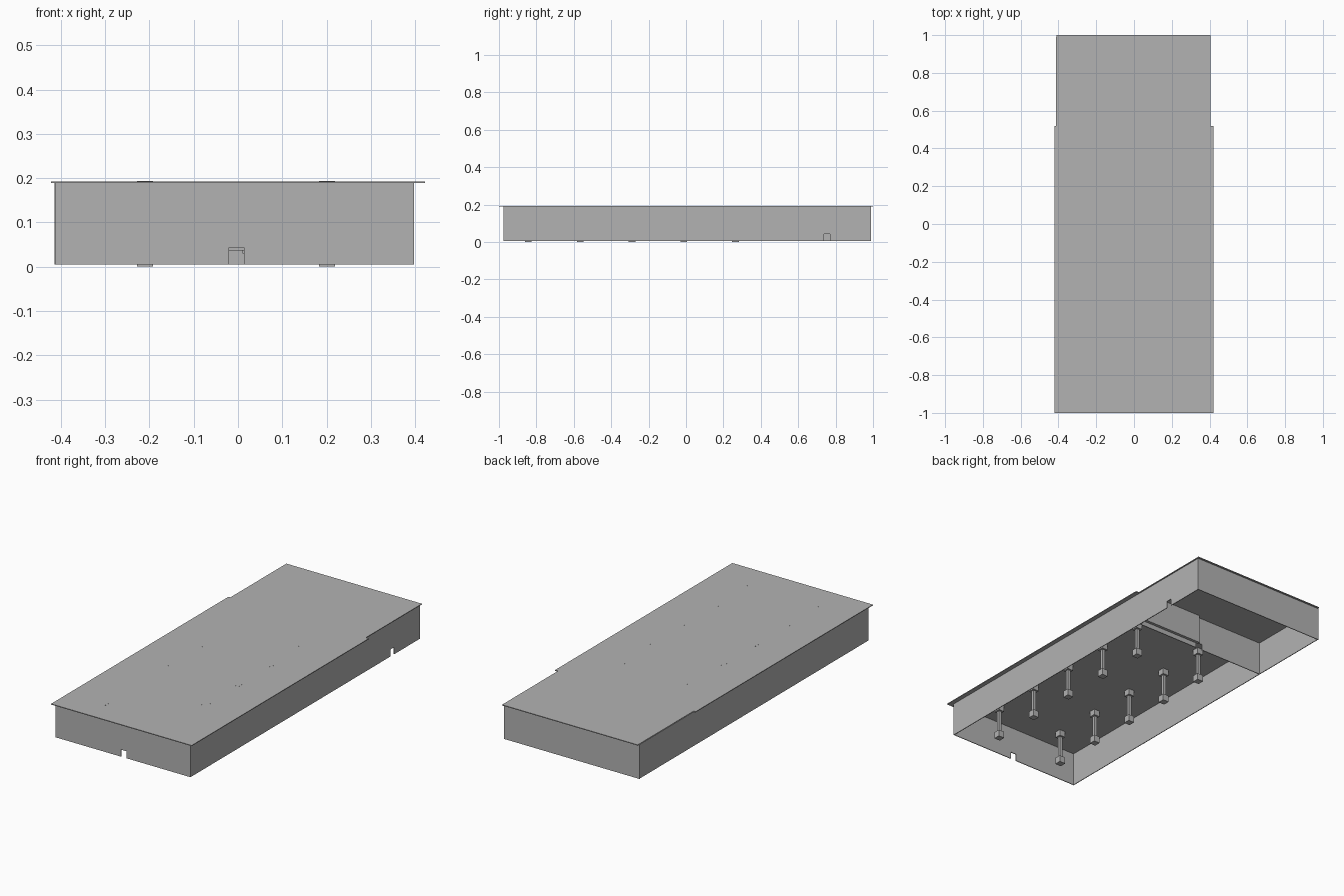
import bpy, bmesh

if "Cube" in bpy.data.objects:
    bpy.data.objects.remove(bpy.data.objects["Cube"])

grey = bpy.data.materials.new("plain grey")
grey.diffuse_color = (0.45, 0.45, 0.45, 1)
grey.use_nodes = True
grey.node_tree.nodes["Principled BSDF"].inputs["Base Color"].default_value = grey.diffuse_color


def make(name, bm):
    me = bpy.data.meshes.new(name)
    bmesh.ops.recalc_face_normals(bm, faces=bm.faces)
    bm.to_mesh(me)
    bm.free()
    me.materials.append(grey)
    ob = bpy.data.objects.new(name, me)
    bpy.context.collection.objects.link(ob)
    return ob


def add_box(bm, x, y, z):
    vs = bmesh.ops.create_cube(bm, size=1)["verts"]
    for v in vs:
        for i, (a, b) in enumerate((x, y, z)):
            v.co[i] = a if v.co[i] < 0 else b


def box(name, x, y, z):
    bm = bmesh.new()
    add_box(bm, x, y, z)
    return make(name, bm)


def wall(name, axis, span, at, door=None, thick=0.004):
    """Thin wall along axis 0 (x) or 1 (y); door = (start, end, top)."""
    z0, z1 = 0.005, 0.19
    a, b = span
    outline = [(a, z0), (a, z1), (b, z1), (b, z0)]
    if door:
        d0, d1, h = door
        outline += [(d1, z0), (d1, h), (d0, h), (d0, z0)]
    bm = bmesh.new()
    vs = [bm.verts.new((u, at, z) if axis == 0 else (at, u, z)) for u, z in outline]
    f = bm.faces.new(vs)
    ext = bmesh.ops.extrude_face_region(bm, geom=[f])["geom"]
    for v in ext:
        if isinstance(v, bmesh.types.BMVert):
            v.co[1 - axis] += thick
    return make(name, bm)


# Roof slabs
box("main_roof", (-0.422, 0.422), (-1, 0.52), (0.189, 0.193))
box("back_roof", (-0.41, 0.404), (0.52, 1), (0.189, 0.193))

# Outer walls, with doorways in the front and right ones
wall("front_wall", 0, (-0.41, 0.398), -0.976, (-0.02, 0.014, 0.043))
wall("back_wall", 0, (-0.414, 0.398), 0.986)
wall("left_wall", 1, (-0.976, 0.99), -0.412)
wall("right_wall", 1, (-0.976, 0.99), 0.394, (0.738, 0.77, 0.043))

# Partition between the two rooms, with a raised panel behind it
wall("partition", 0, (-0.41, 0.396), 0.518, (-0.02, 0.02, 0.037))
box("partition_panel", (0.01, 0.394), (0.524, 0.54), (0.03, 0.189))

# Two rows of pillars: block foot, slim shaft, block cap
for side, cx in (("left", -0.21), ("right", 0.201)):
    for i in range(5):
        cy = -0.843 + i * 0.277
        r = 0.018
        bm = bmesh.new()
        add_box(bm, (cx - r, cx + r), (cy - r, cy + r), (0, 0.036))
        add_box(bm, (cx - r, cx + r), (cy - r, cy + r), (0.157, 0.1932))
        s = 0.008
        add_box(bm, (cx - s, cx + s), (cy - s, cy + s), (0.036, 0.157))
        make(f"{side}_pillar_{i + 1}", bm)
